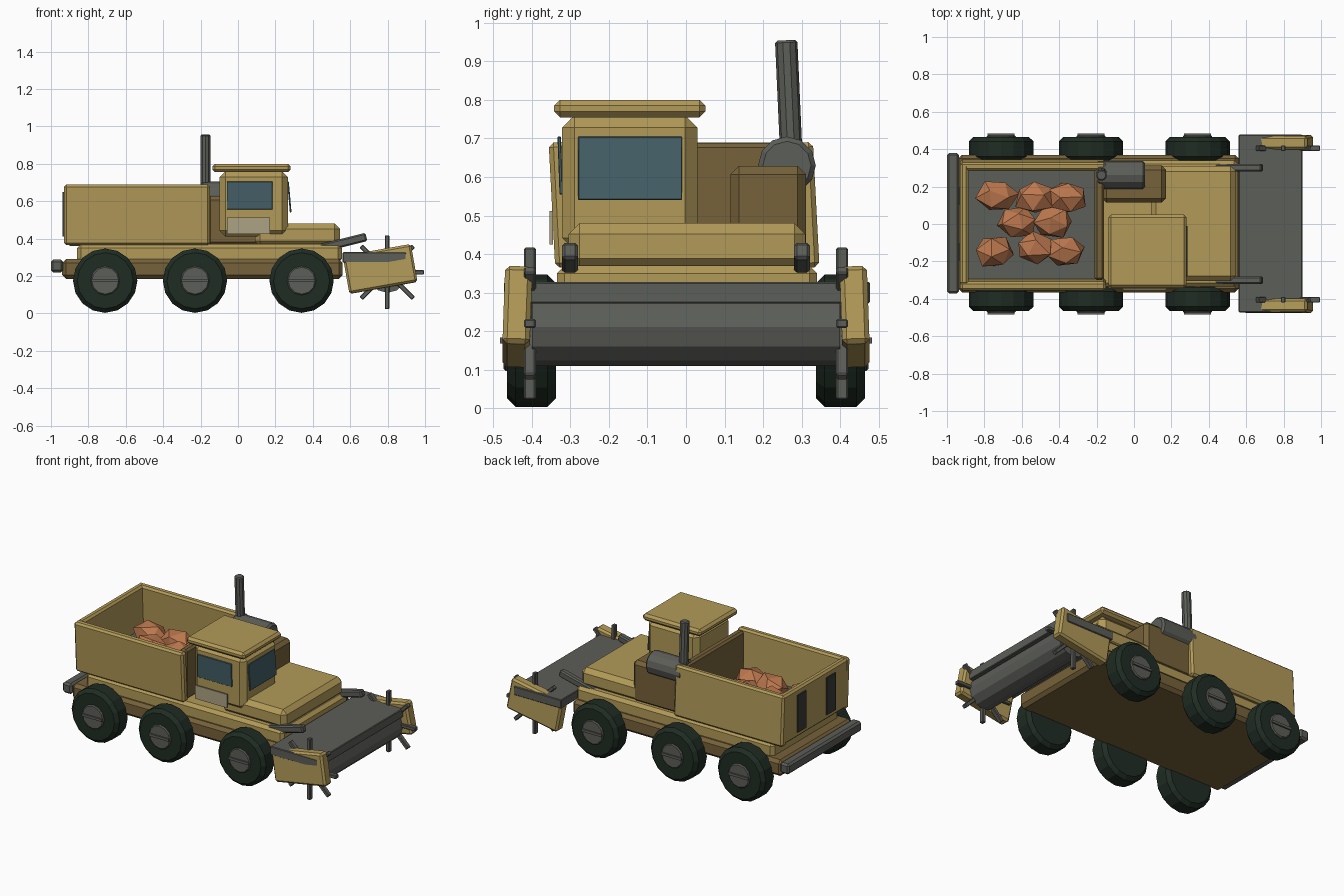
import bpy, bmesh, math, random
from mathutils import Vector, Matrix

if "Cube" in bpy.data.objects:
    bpy.data.objects.remove(bpy.data.objects["Cube"])

random.seed(4)


def material(name, srgb):
    m = bpy.data.materials.new(name)
    lin = [((c / 255 + 0.055) / 1.055) ** 2.4 if c > 10 else c / 3294 for c in srgb]
    m.diffuse_color = (*lin, 1)
    m.use_nodes = True
    m.node_tree.nodes["Principled BSDF"].inputs["Base Color"].default_value = m.diffuse_color
    return m


GOLD = material("ochre paint", (178, 154, 88))
BROWN = material("dark ochre paint", (118, 98, 58))
STEEL = material("grey steel", (92, 94, 88))
DARK = material("dark grille", (58, 60, 54))
RUBBER = material("dark rubber", (31, 44, 35))
GLASS = material("blue glass", (68, 96, 104))
PANEL = material("pale panel", (172, 163, 132))
ROCK = material("orange ore", (188, 120, 78))


def finish(name, bm, mat, bevel=0.0):
    if bevel:
        sharp = [e for e in bm.edges if e.calc_face_angle(0) > 0.6]
        bmesh.ops.bevel(bm, geom=sharp, offset=bevel, segments=1, affect='EDGES')
    bmesh.ops.recalc_face_normals(bm, faces=bm.faces)
    me = bpy.data.meshes.new(name)
    bm.to_mesh(me)
    bm.free()
    me.materials.append(mat)
    ob = bpy.data.objects.new(name, me)
    bpy.context.collection.objects.link(ob)
    return ob


def box(name, x, y, z, mat, bevel=0.0, tilt=0.0, lean=0.0):
    """Box from ranges; tilt turns about y, lean turns about x (degrees)."""
    bm = bmesh.new()
    bmesh.ops.create_cube(bm, size=1)
    size = Vector((x[1] - x[0], y[1] - y[0], z[1] - z[0]))
    mid = Vector((sum(x) / 2, sum(y) / 2, sum(z) / 2))
    bmesh.ops.scale(bm, vec=size, verts=bm.verts)
    ob = finish(name, bm, mat, bevel)
    ob.data.transform(Matrix.Translation(mid) @ Matrix.Rotation(math.radians(tilt), 4, 'Y')
                      @ Matrix.Rotation(math.radians(lean), 4, 'X'))
    return ob


def tube(name, a, b, r, sides, mat, bevel=0.0):
    """Closed cylinder between two points."""
    a, b = Vector(a), Vector(b)
    bm = bmesh.new()
    bmesh.ops.create_cone(bm, cap_ends=True, segments=sides, radius1=r, radius2=r,
                          depth=(b - a).length)
    if bevel:
        rims = [e for e in bm.edges if abs(e.verts[0].co.z - e.verts[1].co.z) < 1e-5]
        bmesh.ops.bevel(bm, geom=rims, offset=bevel, segments=1, affect='EDGES')
    rot = (b - a).to_track_quat('Z', 'Y').to_matrix().to_4x4()
    bm.transform(Matrix.Translation((a + b) / 2) @ rot)
    return finish(name, bm, mat)


# Chassis, deck, hood and rear bumper
box("chassis", (-0.94, 0.56), (-0.365, 0.37), (0.185, 0.29), BROWN, 0.02)
box("deck", (-0.86, 0.555), (-0.335, 0.34), (0.27, 0.37), GOLD, 0.02)
box("hood", (0.09, 0.545), (-0.305, 0.31), (0.36, 0.48), GOLD, 0.028)
box("rear_bumper", (-1.0, -0.935), (-0.372, 0.38), (0.22, 0.288), STEEL, 0.012)

# Open cargo bed
box("bed_floor", (-0.90, -0.18), (-0.30, 0.30), (0.36, 0.415), STEEL)
box("bed_wall_right", (-0.93, -0.15), (-0.348, -0.30), (0.365, 0.69), GOLD, 0.012, 0, 3)
box("bed_wall_left", (-0.93, -0.15), (0.292, 0.338), (0.365, 0.69), GOLD, 0.012, 0, 3)
box("bed_tailgate", (-0.93, -0.885), (-0.325, 0.325), (0.375, 0.69), GOLD, 0.012)
box("bed_bulkhead", (-0.21, -0.16), (-0.30, 0.30), (0.365, 0.688), BROWN, 0.012)
for i, y in enumerate((-0.15, 0.15)):
    box(f"tailgate_grille_{i}", (-0.938, -0.929), (y - 0.045, y + 0.045), (0.41, 0.65), DARK)

# Ore lumps
spots = [(-0.73, 0.15), (-0.53, 0.14), (-0.36, 0.14), (-0.62, 0.01),
         (-0.43, 0.01), (-0.75, -0.15), (-0.53, -0.13), (-0.37, -0.15)]
for i, (x, y) in enumerate(spots):
    bm = bmesh.new()
    bmesh.ops.create_icosphere(bm, subdivisions=1, radius=1)
    spin = Matrix.Rotation(random.uniform(0, 6), 4, 'Z') @ Matrix.Rotation(random.uniform(0, 6), 4, 'X')
    for v in bm.verts:
        v.co = (spin @ v.co) * random.uniform(0.9, 1.1)
        v.co = Vector((v.co.x * 0.112, v.co.y * 0.09, v.co.z * 0.08)) + Vector((x, y, 0.475))
    finish(f"ore_lump_{i}", bm, ROCK)

# Cab with roof, windows and door panel
box("cab", (-0.10, 0.268), (-0.322, 0.03), (0.41, 0.76), GOLD, 0.032)
box("cab_roof", (-0.137, 0.282), (-0.342, 0.05), (0.755, 0.80), GOLD, 0.015)
box("windscreen", (0.27, 0.279), (-0.28, -0.01), (0.54, 0.705), GLASS, 0.002, -5)
box("side_window", (-0.06, 0.185), (-0.331, -0.322), (0.555, 0.705), GLASS, 0.002, 0, 2)
box("door_panel", (-0.06, 0.17), (-0.354, -0.345), (0.425, 0.512), PANEL)

# Engine block, muffler and exhaust
box("engine_block", (-0.17, 0.17), (0.115, 0.312), (0.36, 0.628), BROWN, 0.022)
tube("muffler", (-0.20, 0.262, 0.63), (0.06, 0.262, 0.63), 0.075, 12, STEEL, 0.012)
tube("exhaust_pipe", (-0.174, 0.275, 0.62), (-0.174, 0.26, 0.955), 0.029, 10, STEEL, 0.006)

# Six wheels with hubs and hub bars
for side in (-1, 1):
    for i, x in enumerate((-0.71, -0.23, 0.34)):
        n = f"{'left' if side > 0 else 'right'}_{i}"
        tube("tyre_" + n, (x, side * 0.338, 0.175), (x, side * 0.464, 0.175), 0.172, 16, RUBBER, 0.022)
        tube("hub_" + n, (x, side * 0.44, 0.175), (x, side * 0.474, 0.175), 0.078, 12, STEEL, 0.006)
        box("hub_bar_" + n, (x - 0.072, x + 0.072), (side * 0.475 - 0.008, side * 0.475 + 0.008),
            (0.168, 0.184), STEEL)

# Front cutter: shelf, drum, lift arms, end plates, teeth
box("cutter_shelf", (0.56, 0.90), (-0.472, 0.478), (0.272, 0.328), STEEL, 0.004)
tube("cutter_drum", (0.80, -0.40, 0.21), (0.80, 0.40, 0.21), 0.1, 12, STEEL)
for side in (-1, 1):
    n = "left" if side > 0 else "right"
    box("lift_arm_" + n, (0.43, 0.69), sorted((side * 0.28, side * 0.322)),
        (0.355, 0.4), STEEL, 0.008, -14)
    box("end_plate_" + n, (0.575, 0.945), sorted((side * 0.402, side * 0.473)),
        (0.135, 0.34), GOLD, 0.012, -10, side * 2)
    for k in range(4):
        box(f"cutter_teeth_{n}_{k}", (0.60, 0.995), sorted((side * 0.39, side * 0.42)),
            (0.208, 0.232), STEEL, 0.004, k * 45)
